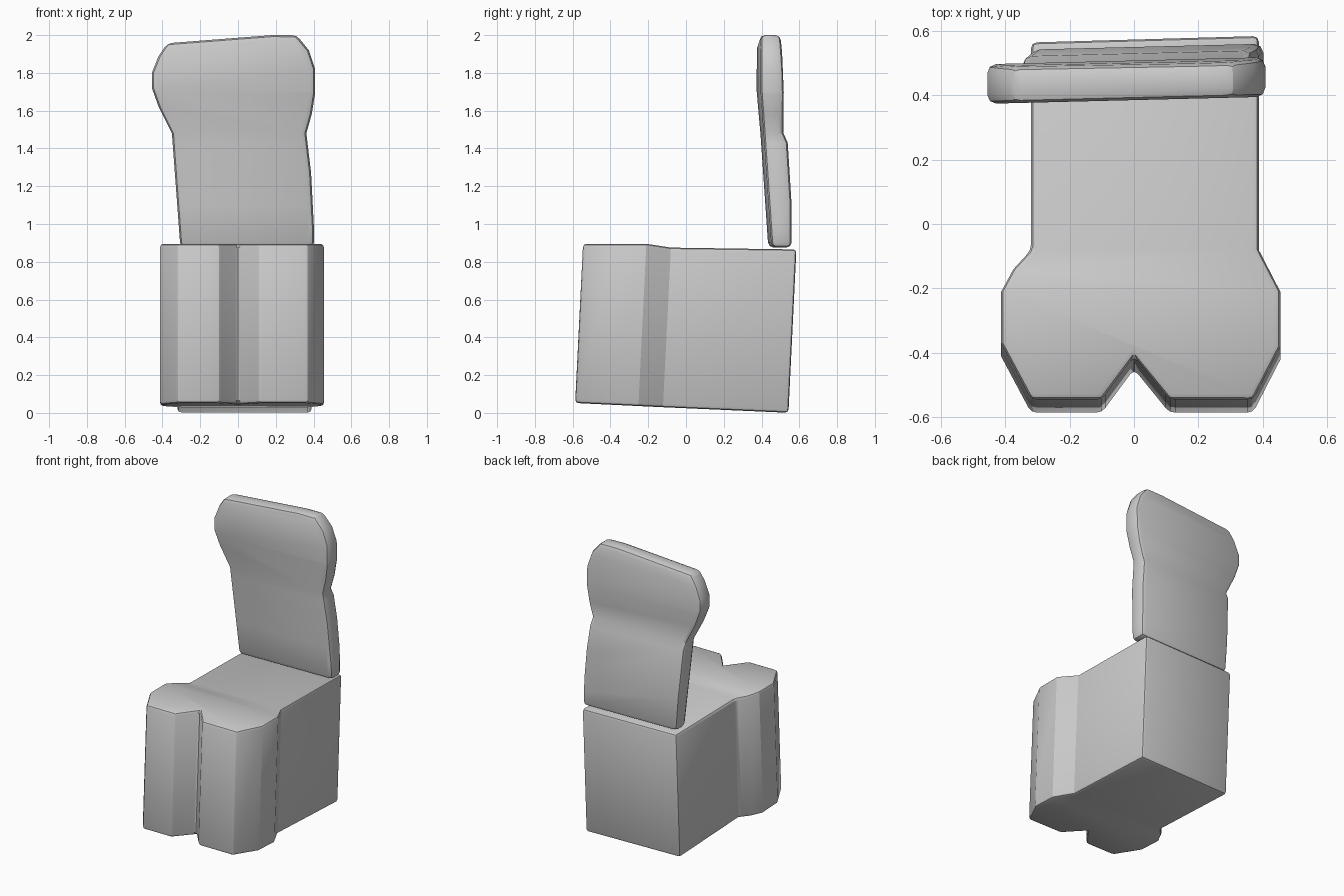
import bpy, bmesh, math
from mathutils import Vector

cube = bpy.data.objects.get("Cube")
if cube:
    bpy.data.objects.remove(cube)

grey = bpy.data.materials.new("plain grey")
grey.use_nodes = True
colour = (0.6, 0.6, 0.6, 1)
grey.diffuse_color = colour
grey.node_tree.nodes["Principled BSDF"].inputs["Base Color"].default_value = colour


def lerp(points, t):
    """Read a value off a polyline of (position, value) pairs."""
    for (a, va), (b, vb) in zip(points, points[1:]):
        if t <= b:
            return va + (vb - va) * max(0, (t - a) / (b - a))
    return points[-1][1]


def slab(name, outline, place, cuts, bevel):
    """Extrude an outline, crease it across at the cuts, then bend it."""
    bm = bmesh.new()
    base = bm.faces.new([bm.verts.new((u, v, 0)) for u, v in outline])
    ext = bmesh.ops.extrude_face_region(bm, geom=[base], use_keep_orig=True)
    for item in ext["geom"]:
        if isinstance(item, bmesh.types.BMVert):
            item.co.z = 1
    for cut in cuts:
        bmesh.ops.bisect_plane(bm, geom=bm.verts[:] + bm.edges[:] + bm.faces[:],
                               dist=1e-4, plane_co=(0, cut, 0), plane_no=(0, 1, 0))
    for vert in bm.verts:
        vert.co = Vector(place(*vert.co))
    bmesh.ops.recalc_face_normals(bm, faces=bm.faces[:])
    mesh = bpy.data.meshes.new(name)
    bm.to_mesh(mesh)
    bm.free()
    mesh.materials.append(grey)
    obj = bpy.data.objects.new(name, mesh)
    bpy.context.collection.objects.link(obj)
    mod = obj.modifiers.new("soft edges", "BEVEL")
    mod.width = bevel
    mod.segments = 2
    mod.limit_method = "ANGLE"
    mod.angle_limit = math.radians(40)
    bpy.ops.object.select_all(action="DESELECT")
    obj.select_set(True)
    bpy.context.view_layer.objects.active = obj
    bpy.ops.object.modifier_apply(modifier=mod.name)
    bpy.ops.object.shade_smooth_by_angle(angle=math.radians(25))
    return obj


# Seat block with two rounded lobes at the front
seat_outline = [(-.32, .565), (-.32, -.08), (-.375, -.14), (-.413, -.21),
                (-.413, -.37), (-.32, -.545), (-.10, -.545), (0, -.41),
                (.11, -.545), (.37, -.545), (.455, -.38), (.455, -.21),
                (.388, -.08), (.388, .585)]
seat_top = [(-.6, .895), (-.21, .895), (-.08, .875), (.6, .865)]
seat_bottom = [(-.6, .055), (-.08, .03), (.6, 0)]


def place_seat(x, y, t):
    low, high = lerp(seat_bottom, y), lerp(seat_top, y)
    return x, y - .042 * (1 - t), low + (high - low) * t


slab("seat", seat_outline, place_seat, (-.21, -.08), .018)

# Thin backrest with a wider head, slightly twisted
back_outline = [(-.305, .875), (.402, .875), (.402, .98), (.387, 1.27),
                (.362, 1.48), (.39, 1.58), (.408, 1.69), (.408, 1.82),
                (.375, 1.92), (.31, 2.0), (.18, 2.0), (-.375, 1.957),
                (-.42, 1.89), (-.456, 1.80), (-.456, 1.72), (-.42, 1.62),
                (-.35, 1.48)]
back_front = [(.87, .443), (1.48, .402), (1.7, .385), (2, .385)]
back_rear = [(.87, .55), (1.1, .55), (1.43, .53), (1.48, .508), (1.8, .508), (2, .493)]


def place_back(x, z, t):
    front, rear = lerp(back_front, z), lerp(back_rear, z)
    return x, front + (rear - front) * t + .025 * x, z


slab("backrest", back_outline, place_back, (1.1, 1.43, 1.48, 1.7), .028)
